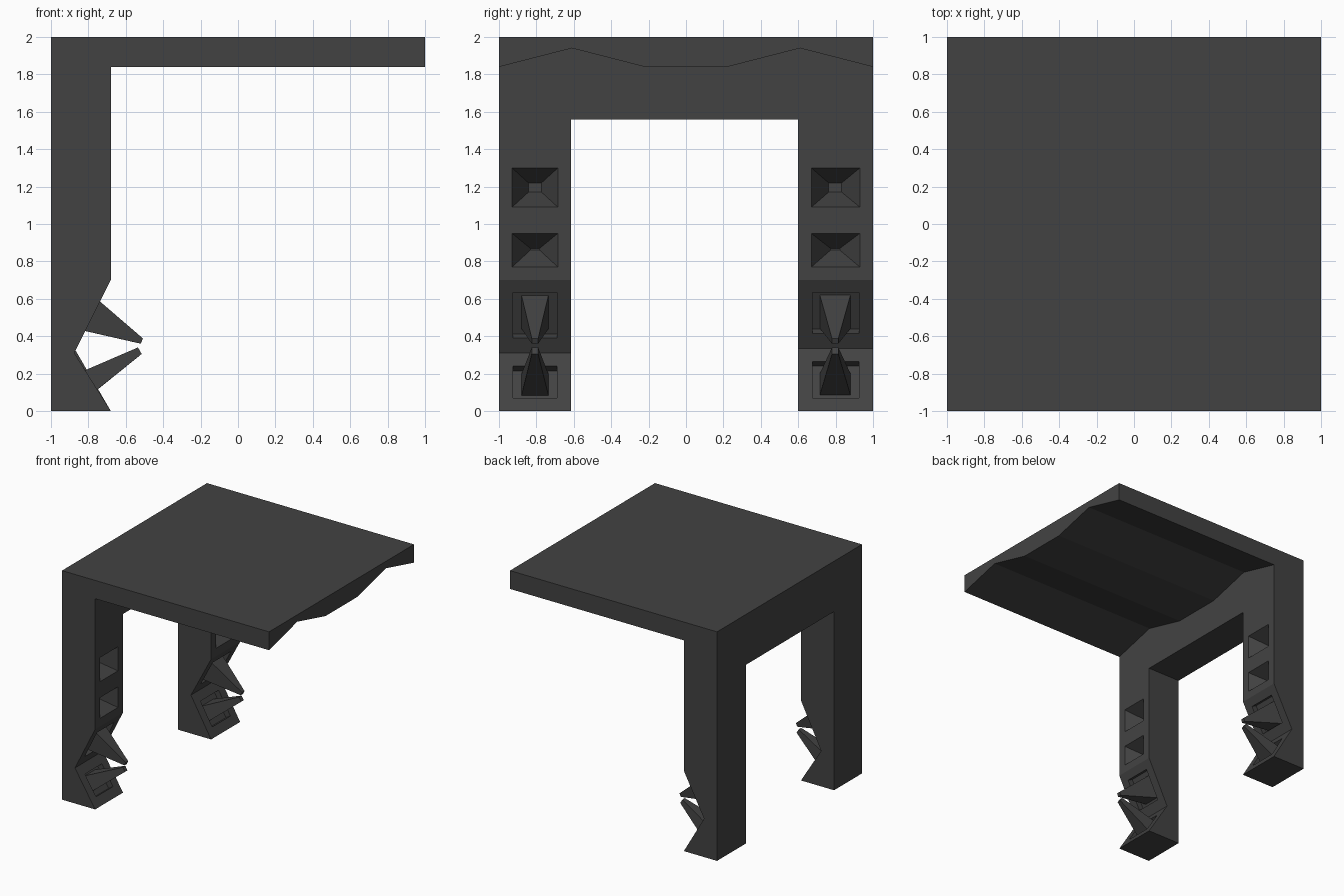
import bpy
from mathutils import Vector

if "Cube" in bpy.data.objects:
    bpy.data.objects.remove(bpy.data.objects["Cube"])

FACE_X = -0.68      # front plane of the legs
NOTCH_X = -0.875    # deepest line of the leg notch

mat = bpy.data.materials.new("dark_grey")
mat.diffuse_color = (0.055, 0.055, 0.055, 1)
mat.use_nodes = True
mat.node_tree.nodes["Principled BSDF"].inputs["Base Color"].default_value = mat.diffuse_color


def make(name, verts, faces):
    mesh = bpy.data.meshes.new(name)
    mesh.from_pydata(verts, [], faces)
    mesh.materials.append(mat)
    ob = bpy.data.objects.new(name, mesh)
    bpy.context.collection.objects.link(ob)
    # consistent outward normals
    import bmesh
    bm = bmesh.new()
    bm.from_mesh(mesh)
    bmesh.ops.recalc_face_normals(bm, faces=bm.faces)
    bm.to_mesh(mesh)
    bm.free()
    return ob


def loft(name, a, b):
    """Solid between two equal-length outlines."""
    n = len(a)
    sides = [(i, (i + 1) % n, (i + 1) % n + n, i + n) for i in range(n)]
    caps = [tuple(range(n))[::-1], tuple(range(n, 2 * n))]
    return make(name, [tuple(v) for v in a + b], sides + caps)


def rect(p, q, y0, y1):
    """Rectangle spanned by a segment p-q in the xz plane and a y range."""
    return [Vector((x, y, z)) for (x, z), y in ((p, y0), (p, y1), (q, y1), (q, y0))]


def cut(target, mouth, floor, grow=0.15):
    """Subtract a loft whose mouth is pushed slightly out of the surface."""
    mouth = [m + (m - f) * grow for m, f in zip(mouth, floor)]
    cutter = loft("cutter", mouth, floor)
    mod = target.modifiers.new("cut", 'BOOLEAN')
    mod.operation, mod.solver, mod.object = 'DIFFERENCE', 'EXACT', cutter
    bpy.context.view_layer.objects.active = target
    bpy.ops.object.modifier_apply(modifier=mod.name)
    bpy.data.objects.remove(cutter)


# top slab with two shallow grooves along its underside
outline = [(-1, 2), (-1, 1.84), (-0.61, 1.94), (-0.22, 1.84),
           (0.22, 1.84), (0.61, 1.94), (1, 1.84), (1, 2)]
loft("table_top", [Vector((FACE_X, y, z)) for y, z in outline],
     [Vector((1, y, z)) for y, z in outline])

# back frame: cross beam and two legs
arch = [(-1, 0), (-0.615, 0), (-0.615, 1.56), (0.6, 1.56),
        (0.6, 0), (1, 0), (1, 2), (-1, 2)]
frame = loft("leg_frame", [Vector((-1, y, z)) for y, z in arch],
             [Vector((FACE_X, y, z)) for y, z in arch])

# per leg: side, leg y range, pocket y range, spike y range, notch height
legs = [("left", (-1.05, -0.55), (-0.925, -0.69), (-0.88, -0.735), 0.31),
        ("right", (0.55, 1.05), (0.675, 0.925), (0.715, 0.88), 0.335)]

for side, leg_y, pocket_y, spike_y, nz in legs:
    mid = sum(spike_y) / 2

    # V notch at the foot, drawn past the leg surface
    n = Vector((NOTCH_X, 0, nz))
    tri = [n, n + (Vector((FACE_X, 0, 0.70)) - n) * 1.2,
           n + (Vector((FACE_X, 0, 0)) - n) * 1.2]
    cut(frame, [v + Vector((0, leg_y[0], 0)) for v in tri],
        [v + Vector((0, leg_y[1], 0)) for v in tri], 0)

    # pyramid pits in the front of the leg
    for z0, z1, iz0, iz1, half in ((1.09, 1.30, 1.17, 1.22, 0.035),
                                   (0.77, 0.95, 0.86, 0.87, 0.025)):
        cut(frame, rect((FACE_X, z0), (FACE_X, z1), pocket_y[0] - 0.005, pocket_y[1] + 0.005),
            rect((FACE_X - 0.15, iz0), (FACE_X - 0.15, iz1), mid - half, mid + half))

    # slanted pockets, each holding a tapered spike
    jaws = (("upper", 0.70, (nz + 0.08, 0.635), (0.417, 0.597), (-0.52, 0.36), (-0.508, 0.388)),
            ("lower", 0.0, (0.07, nz - 0.07), (0.11, 0.225), (-0.515, 0.305), (-0.535, 0.34)))
    for jaw, end_z, pocket_z, spike_z, tip0, tip1 in jaws:
        slope = (FACE_X - NOTCH_X) / (end_z - nz)
        normal = Vector((1, -slope)).normalized()

        def on_face(z, depth=0.0):
            p = Vector((NOTCH_X + (z - nz) * slope, z)) - normal * depth
            return (p.x, p.y)

        cut(frame, rect(*[on_face(z) for z in pocket_z], *pocket_y),
            rect(*[on_face(z, 0.05) for z in pocket_z], *pocket_y), 0.4)
        loft(f"{side}_{jaw}_spike",
             rect(*[on_face(z, 0.052) for z in spike_z], *spike_y),
             rect(tip0, tip1, mid - 0.017, mid + 0.017))
